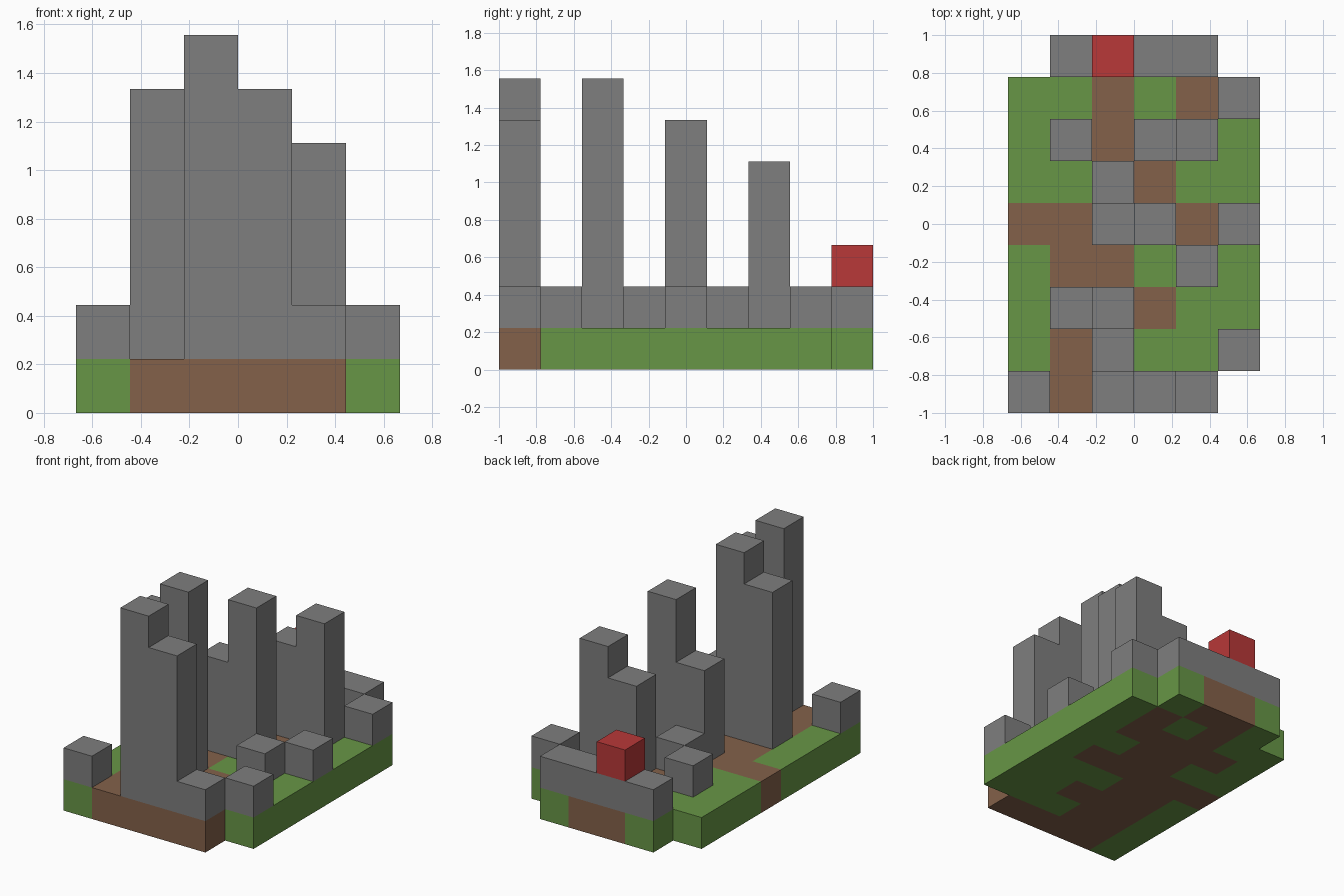
import bpy
import bmesh
from mathutils import Vector

old = bpy.data.objects.get("Cube")
if old:
    bpy.data.objects.remove(old, do_unlink=True)

CELL = 2 / 9
COLS, ROWS = 6, 9

# Ground plan, back row first: g = grass, p = dirt path, . = empty
GROUND = [
    ".gppg.",
    "ggpgpg",
    "gppppg",
    "ggppgg",
    "pppppg",
    "gppggg",
    "gpppgg",
    "gppggg",
    "gpppp.",
]

# Building storeys above the ground, back row first
STOREYS = [
    " 1111 ",
    "     1",
    " 1 34 ",
    "  1   ",
    "  35 1",
    "    1 ",
    " 56   ",
    "  1  1",
    "1 651 ",
]


def make_material(name, rgb):
    mat = bpy.data.materials.new(name)
    mat.use_nodes = True
    colour = (*rgb, 1)
    mat.diffuse_color = colour
    mat.node_tree.nodes["Principled BSDF"].inputs["Base Color"].default_value = colour
    return mat


def plan_cells(plan):
    """Yield column, row (front row is zero) and symbol of each filled cell."""
    for r, line in enumerate(reversed(plan)):
        for c, symbol in enumerate(line):
            if symbol not in " .":
                yield c, r, symbol


def build_blocks(name, cells, solid, mat):
    """Join unit blocks into one skin, leaving out faces covered by a neighbour."""
    bm = bmesh.new()
    for cell in sorted(cells):
        centre = Vector(cell) + Vector((0.5 - COLS / 2, 0.5 - ROWS / 2, 0.5))
        for axis in range(3):
            for sign in (-1, 1):
                normal = Vector((0, 0, 0))
                normal[axis] = sign
                if tuple(int(a + b) for a, b in zip(cell, normal)) in solid:
                    continue
                u = Vector((0, 0, 0))
                u[(axis + 1) % 3] = 0.5
                v = normal.cross(u)
                middle = centre + normal / 2
                corners = (middle - u - v, middle + u - v, middle + u + v, middle - u + v)
                bm.faces.new([bm.verts.new(p * CELL) for p in corners])
    bmesh.ops.remove_doubles(bm, verts=bm.verts, dist=CELL / 100)
    # Merge flat neighbouring faces into clean panels
    bmesh.ops.dissolve_limit(bm, angle_limit=0.01, verts=bm.verts, edges=bm.edges)
    mesh = bpy.data.meshes.new(name)
    bm.to_mesh(mesh)
    bm.free()
    mesh.materials.append(mat)
    obj = bpy.data.objects.new(name, mesh)
    bpy.context.collection.objects.link(obj)
    return obj


# Block positions of each part
grass = {(c, r, 0) for c, r, s in plan_cells(GROUND) if s == "g"}
path = {(c, r, 0) for c, r, s in plan_cells(GROUND) if s == "p"}
buildings = {(c, r, z + 1) for c, r, s in plan_cells(STOREYS) for z in range(int(s))}
red_block = {(2, ROWS - 1, 2)}
solid = grass | path | buildings | red_block

# Build the parts
build_blocks("grass_ground", grass, solid, make_material("grass green", (0.137, 0.305, 0.061)))
build_blocks("dirt_path", path, solid, make_material("dirt brown", (0.23, 0.12, 0.068)))
build_blocks("stone_buildings", buildings, solid, make_material("stone grey", (0.21, 0.21, 0.21)))
build_blocks("red_block", red_block, solid, make_material("bright red", (0.48, 0.04, 0.04)))
